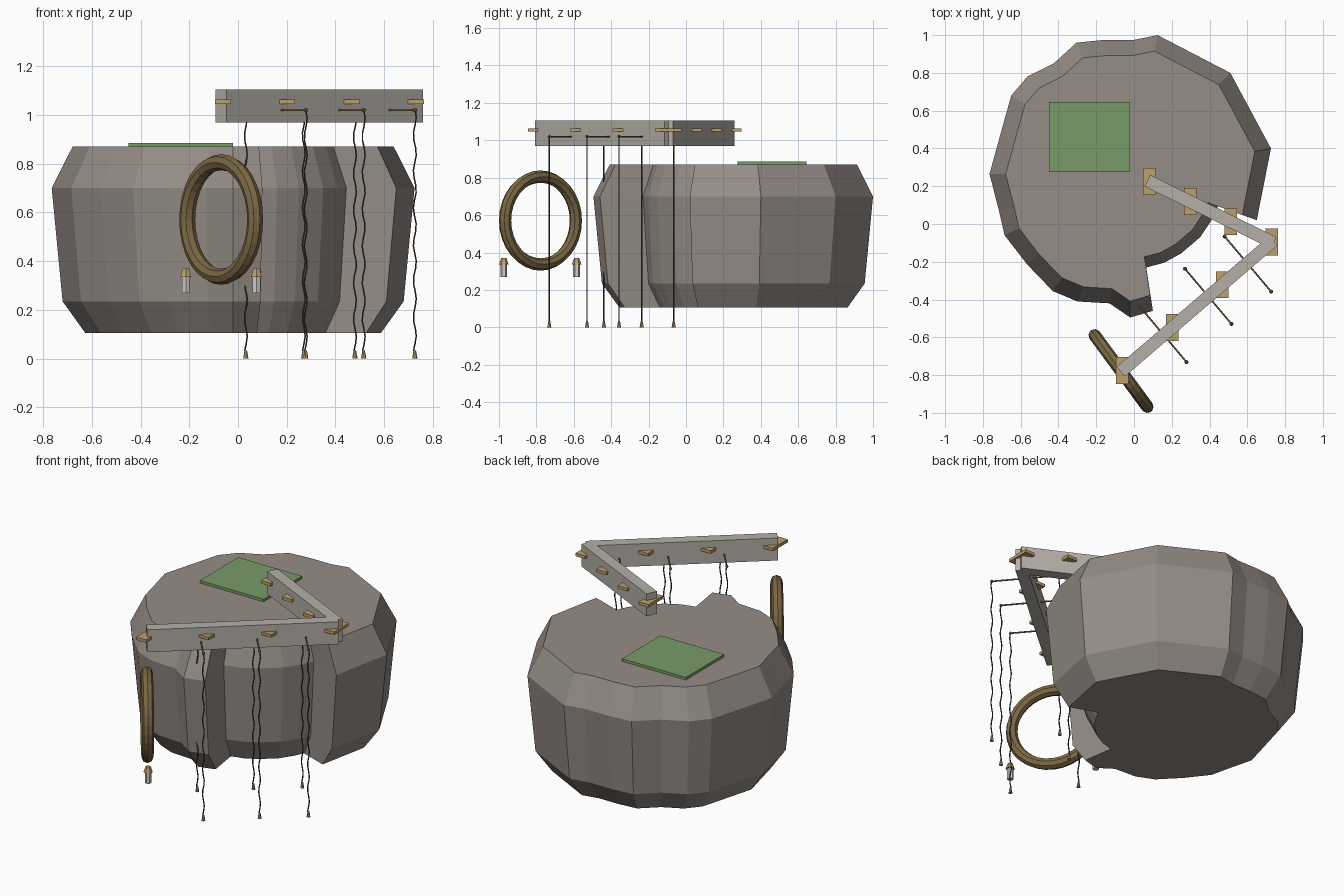
import bpy, bmesh, math, random
from mathutils import Vector

if "Cube" in bpy.data.objects:
    bpy.data.objects.remove(bpy.data.objects["Cube"])

random.seed(4)


def mat(name, r, g, b):
    m = bpy.data.materials.new(name)
    m.diffuse_color = (r, g, b, 1)
    m.use_nodes = True
    m.node_tree.nodes["Principled BSDF"].inputs["Base Color"].default_value = m.diffuse_color
    return m


STONE = mat("stone", 0.30, 0.265, 0.24)
BEAM = mat("beam_stone", 0.46, 0.43, 0.39)
GREEN = mat("green", 0.19, 0.33, 0.14)
BRASS = mat("brass", 0.50, 0.35, 0.15)
BRONZE = mat("bronze", 0.20, 0.14, 0.06)
ROPE = mat("rope", 0.06, 0.06, 0.06)
GLASS = mat("lamp_glass", 0.65, 0.60, 0.58)


def finish(name, material):
    ob = bpy.context.object
    ob.name = name
    ob.data.materials.append(material)
    return ob


def box(name, loc, size, material, angle=0):
    bpy.ops.mesh.primitive_cube_add(size=1, location=loc, rotation=(0, 0, angle))
    ob = finish(name, material)
    ob.scale = size
    return ob


def cone(name, x, y, z0, z1, r0, r1, sides, material):
    bpy.ops.mesh.primitive_cone_add(vertices=sides, radius1=r0, radius2=r1, depth=z1 - z0,
                                    location=(x, y, (z0 + z1) / 2))
    return finish(name, material)


def tube(name, points, radius, material):
    cu = bpy.data.curves.new(name, 'CURVE')
    cu.dimensions = '3D'
    cu.bevel_depth = radius
    cu.bevel_resolution = 1
    cu.use_fill_caps = True
    sp = cu.splines.new('POLY')
    sp.points.add(len(points) - 1)
    for p, co in zip(sp.points, points):
        p.co = (*co, 1)
    ob = bpy.data.objects.new(name, cu)
    bpy.context.collection.objects.link(ob)
    cu.materials.append(material)


# Rock body: one irregular outline with a stepped notch, scaled at four heights
outline = [(0.125, 1.0), (0, 0.975), (-0.155, 0.975), (-0.305, 0.96), (-0.425, 0.85),
           (-0.565, 0.78), (-0.65, 0.68), (-0.71, 0.465), (-0.765, 0.265), (-0.715, 0.07),
           (-0.685, -0.06), (-0.565, -0.215), (-0.43, -0.355), (-0.30, -0.41),
           (-0.13, -0.42), (-0.02, -0.495), (0.10, -0.46), (0.065, -0.23), (0.16, -0.205),
           (0.25, -0.155), (0.35, -0.07), (0.41, 0.02), (0.445, 0.095),
           (0.65, 0.02), (0.725, 0.40), (0.51, 0.80)]
cx, cy = -0.02, 0.26
bm = bmesh.new()
rings = []
for z, s in ((0.105, 0.815), (0.235, 0.94), (0.70, 1.0), (0.87, 0.885)):
    rings.append([bm.verts.new((cx + (x - cx) * s, cy + (y - cy) * s, z)) for x, y in outline])
n = len(outline)
for a, b in zip(rings, rings[1:]):
    for i in range(n):
        j = (i + 1) % n
        bm.faces.new((a[i], a[j], b[j], b[i]))
for ring, z in ((rings[0], 0.105), (rings[-1], 0.87)):
    centre = bm.verts.new((cx, cy, z))
    for i in range(n):
        bm.faces.new((centre, ring[i], ring[(i + 1) % n]))
bmesh.ops.recalc_face_normals(bm, faces=bm.faces)
me = bpy.data.meshes.new("rock_body")
bm.to_mesh(me)
bm.free()
me.materials.append(STONE)
bpy.context.collection.objects.link(bpy.data.objects.new("rock_body", me))

# Green patch on top
box("green_patch", (-0.235, 0.46, 0.8775), (0.43, 0.37, 0.017), GREEN)

# Two beams meeting at a corner
end_a, corner, end_b = Vector((0.08, 0.225)), Vector((0.73, -0.095)), Vector((-0.062, -0.775))
for name, p, q in (("back_beam", end_a, corner), ("front_beam", corner, end_b)):
    d, m = q - p, (p + q) / 2
    box(name, (m.x, m.y, 1.037), (d.length + 0.02, 0.067, 0.137), BEAM, math.atan2(d.y, d.x))

# Brass brackets spaced evenly along both beams
for i in range(7):
    p = end_a.lerp(corner, i / 3) if i <= 3 else corner.lerp(end_b, (i - 3) / 3)
    box("bracket_%d" % i, (p.x, p.y, 1.055), (0.066, 0.142, 0.018), BRASS)

# Cross rods with a hanging rope and weight at each end
for i, (x, y) in enumerate(((0.155, -0.585), (0.393, -0.383), (0.603, -0.212))):
    ends = [(x - 0.123, y + 0.146), (x + 0.123, y - 0.146)]
    tube("cross_rod_%d" % i, [(*e, 1.02) for e in ends], 0.0045, BRONZE)
    for k, (ex, ey) in enumerate(ends):
        tag = "%d_%d" % (i, k)
        bpy.ops.mesh.primitive_uv_sphere_add(segments=8, ring_count=6, radius=0.009,
                                             location=(ex, ey, 1.02))
        finish("rod_tip_" + tag, BRONZE)
        ph = random.random()
        path = [(ex + 0.006 * math.sin(j * 1.3 + ph), ey, 1.02 - 0.99 * j / 32)
                for j in range(33)]
        tube("rope_" + tag, path, 0.0035, ROPE)
        cone("weight_" + tag, ex, ey, 0.0, 0.034, 0.011, 0.005, 8, BRASS)

# Large upright ring under the end of the front beam
bpy.ops.mesh.primitive_torus_add(major_radius=0.235, minor_radius=0.033, major_segments=32,
                                 minor_segments=8, location=(-0.069, -0.778, 0.571),
                                 rotation=(math.pi / 2, 0, math.atan2(-0.806, 0.594)))
finish("hanging_ring", BRONZE)

# Lanterns beneath the two sides of the ring
for side, (x, y) in (("left", (-0.214, -0.585)), ("right", (0.076, -0.974))):
    cone("lantern_glass_" + side, x, y, 0.27, 0.336, 0.018, 0.018, 6, GLASS)
    cone("lantern_cap_" + side, x, y, 0.335, 0.37, 0.026, 0.014, 6, BRASS)
